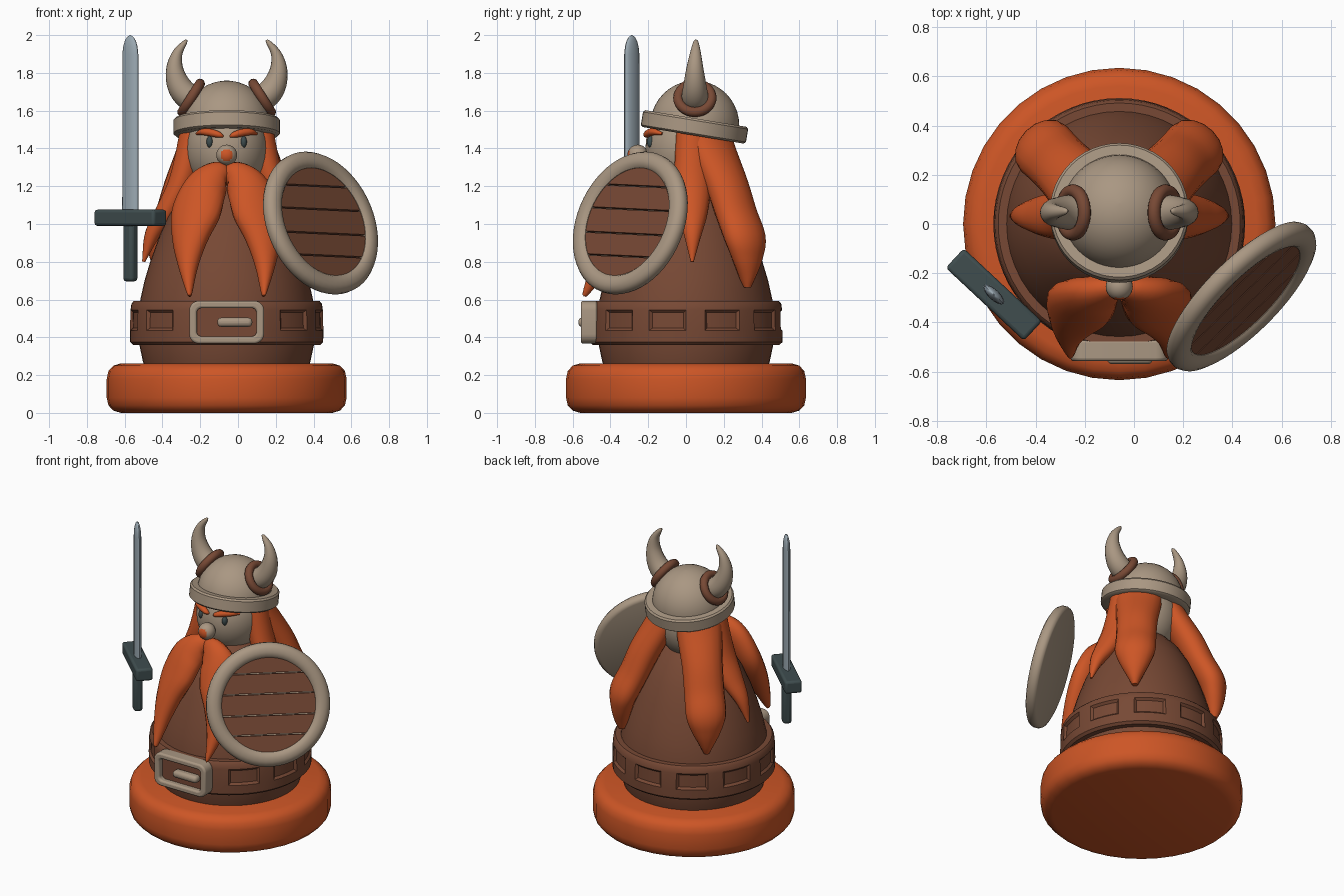
import bpy, bmesh, math
from mathutils import Vector, Matrix

if "Cube" in bpy.data.objects:
    bpy.data.objects.remove(bpy.data.objects["Cube"])

AX = -0.06  # body axis in x


def material(name, rgb):
    m = bpy.data.materials.new(name)
    m.diffuse_color = (*rgb, 1)
    m.use_nodes = True
    m.node_tree.nodes["Principled BSDF"].inputs["Base Color"].default_value = m.diffuse_color
    return m


ORANGE = material("orange", (0.61, 0.092, 0.019))
BROWN = material("leather_brown", (0.185, 0.066, 0.035))
TAN = material("bone_tan", (0.40, 0.31, 0.225))
STEEL = material("steel", (0.33, 0.40, 0.45))
DARK = material("dark_iron", (0.05, 0.075, 0.078))


def finish(name, bm, *mats):
    bmesh.ops.remove_doubles(bm, verts=bm.verts, dist=1e-5)
    bmesh.ops.recalc_face_normals(bm, faces=bm.faces)
    me = bpy.data.meshes.new(name)
    bm.to_mesh(me)
    bm.free()
    ob = bpy.data.objects.new(name, me)
    bpy.context.collection.objects.link(ob)
    for m in mats:
        me.materials.append(m)
    return ob


def bevel(ob, width, segments=3):
    m = ob.modifiers.new("bevel", 'BEVEL')
    m.width, m.segments, m.limit_method = width, segments, 'ANGLE'
    return ob


def skin(rings, loop=False, cap=True):
    """Bridge rings of points into a bmesh."""
    bm = bmesh.new()
    vs = [[bm.verts.new(p) for p in r] for r in rings]
    n = len(vs[0])
    for a, b in zip(vs, vs[1:] + vs[:1] if loop else vs[1:]):
        for i in range(n):
            j = (i + 1) % n
            bm.faces.new((a[i], a[j], b[j], b[i]))
    if cap and not loop:
        bm.faces.new(vs[0])
        bm.faces.new(vs[-1])
    return bm


def lathe(profile, matrix=Matrix(), seg=48, loop=False):
    rings = [[matrix @ Vector((max(r, 0.0005) * math.cos(k * math.tau / seg),
                               max(r, 0.0005) * math.sin(k * math.tau / seg), z))
              for k in range(seg)] for r, z in profile]
    return skin(rings, loop)


def loft(keys, ref=None, seg=16, sub=5):
    """Smooth tube through (x, y, z, half width, half depth) keys."""
    k = [Vector(p) for p in keys]
    k = [2 * k[0] - k[1]] + k + [2 * k[-1] - k[-2]]
    pts = []
    for a, b, c, d in zip(k, k[1:], k[2:], k[3:]):
        for t in (i / sub for i in range(sub)):
            pts.append(0.5 * (2 * b + (c - a) * t + (2 * a - 5 * b + 4 * c - d) * t * t
                              + (3 * b - a - 3 * c + d) * t ** 3))
    pts.append(k[-2])
    rings = []
    for i, p in enumerate(pts):
        o = Vector(p[:3])
        t = (Vector(pts[min(i + 1, len(pts) - 1)][:3]) - Vector(pts[max(i - 1, 0)][:3])).normalized()
        n = Vector(ref) if ref else Vector((p[0] - AX, p[1], 0))
        n = (n - t * n.dot(t)).normalized()
        s = t.cross(n)
        w, d = max(p[3], 0.003), max(p[4], 0.003)
        rings.append([o + s * w * math.cos(j * math.tau / seg) + n * d * math.sin(j * math.tau / seg)
                      for j in range(seg)])
    return skin(rings)


def ball(centre, radii, seg=32):
    bm = bmesh.new()
    bmesh.ops.create_uvsphere(bm, u_segments=seg, v_segments=seg // 2, radius=1,
                              matrix=Matrix.Translation(centre) @ Matrix.Diagonal((*radii, 1)))
    return bm


def box(centre, size, angle=0):
    bm = bmesh.new()
    bmesh.ops.create_cube(bm, size=1, matrix=Matrix.Translation(centre)
                          @ Matrix.Rotation(angle, 4, 'Z') @ Matrix.Diagonal((*size, 1)))
    return bm


AXIS = Matrix.Translation((AX, 0, 0))

# Base and egg-shaped body
finish("base", lathe([(0, 0), (0.56, 0), (0.6, 0.012), (0.626, 0.04), (0.635, 0.08), (0.635, 0.18),
                      (0.626, 0.222), (0.6, 0.25), (0.56, 0.262), (0, 0.262)], AXIS, 36), ORANGE)
finish("body", lathe([(0, 0.2), (0.42, 0.2), (0.443, 0.27), (0.462, 0.36), (0.47, 0.48), (0.457, 0.6),
                      (0.435, 0.7), (0.405, 0.8), (0.362, 0.92), (0.31, 1.04), (0.245, 1.15),
                      (0.16, 1.24), (0.08, 1.28), (0, 1.29)], AXIS), BROWN)

# Belt with pressed-in panels
bm = lathe([(0.44, 0.36), (0.495, 0.36), (0.511, 0.375), (0.512, 0.435), (0.509, 0.545),
            (0.504, 0.578), (0.492, 0.592), (0.44, 0.592)], AXIS, 64, loop=True)
bmesh.ops.recalc_face_normals(bm, faces=bm.faces)
for i in range(9):
    mid = math.radians(45 + 33.75 * i)
    panel = []
    for f in bm.faces:
        c = f.calc_center_median()
        off = (math.atan2(c.x - AX, -c.y) - mid + math.pi) % math.tau - math.pi
        if abs(off) < math.radians(11.2) and 0.44 < c.z < 0.54 and math.hypot(c.x - AX, c.y) > 0.5:
            panel.append(f)
    bmesh.ops.inset_region(bm, faces=panel, thickness=0.014, depth=-0.014, use_even_offset=True)
finish("belt", bm, BROWN)


# Buckle: rounded frame, backing plate and tongue
def rounded(w, h, r, y):
    return [(AX + sx * (w - r) + r * math.cos(a), y, 0.48 + sz * (h - r) + r * math.sin(a))
            for q, (sx, sz) in enumerate(((1, 1), (-1, 1), (-1, -1), (1, -1)))
            for a in (math.pi / 2 * (q + k / 5) for k in range(6))]


bevel(finish("buckle_frame", skin([rounded(0.198, 0.113, 0.05, -0.47), rounded(0.198, 0.113, 0.05, -0.557),
                                   rounded(0.158, 0.075, 0.025, -0.557), rounded(0.158, 0.075, 0.025, -0.47)],
                                  loop=True), TAN), 0.012)
finish("buckle_plate", skin([rounded(0.162, 0.08, 0.025, -0.46), rounded(0.162, 0.08, 0.025, -0.518)]), BROWN)
bevel(finish("buckle_tongue", box((-0.017, -0.54, 0.48), (0.185, 0.06, 0.048)), TAN), 0.02)

# Head, nose with a coloured tip
finish("head", ball((AX, 0.02, 1.4), (0.22, 0.235, 0.25)), TAN)
nose = finish("nose", ball((AX, -0.255, 1.365), (0.055, 0.055, 0.055)), TAN, ORANGE)
for f in nose.data.polygons:
    f.material_index = int(-f.normal.y > 0.84)

# Helmet, tilted back
HELM = Matrix.Translation((AX, 0.045, 1.514)) @ Matrix.Rotation(math.radians(-9.3), 4, 'X')
finish("helmet_dome", lathe([(0.235, -0.02)] + [(0.235 * math.cos(a), 0.01 + 0.235 * math.sin(a))
                            for a in (math.pi / 2 * k / 10 for k in range(11))], HELM), TAN)
finish("helmet_brim", lathe([(0.2, -0.045), (0.27, -0.045), (0.282, -0.035), (0.282, 0.034),
                             (0.272, 0.045), (0.22, 0.045)], HELM, loop=True), TAN)

# Paired parts, given as offsets from the body axis
for s, side in ((1, "right"), (-1, "left")):
    def pair(keys):
        return [(AX + s * x, *rest) for x, *rest in keys]

    finish(side + "_horn", loft(pair([
        (0.14, 0.047, 1.645, 0.07, 0.07), (0.21, 0.047, 1.68, 0.07, 0.07), (0.255, 0.047, 1.74, 0.062, 0.06),
        (0.275, 0.047, 1.82, 0.046, 0.046), (0.262, 0.05, 1.9, 0.028, 0.03),
        (0.222, 0.052, 1.96, 0.013, 0.015), (0.208, 0.052, 1.972, 0.004, 0.004)]), (0, 1, 0)), TAN)
    axis = Vector((s * 0.85, 0, 0.53))
    ring = Matrix.Translation((AX + s * 0.188, 0.047, 1.668)) @ axis.to_track_quat('Z', 'Y').to_matrix().to_4x4()
    finish(side + "_horn_collar", lathe([(0.088 + 0.027 * math.cos(a), 0.027 * math.sin(a))
                                         for a in (math.tau * k / 10 for k in range(10))],
                                        ring, 32, loop=True), BROWN)
    finish(side + "_eye", ball((AX + s * 0.09, -0.187, 1.435), (0.017, 0.02, 0.031), 16), DARK)
    finish(side + "_brow", loft(pair([
        (0.158, -0.125, 1.478, 0.006, 0.008), (0.13, -0.165, 1.487, 0.016, 0.018),
        (0.085, -0.192, 1.484, 0.02, 0.02), (0.04, -0.208, 1.472, 0.016, 0.018),
        (0.018, -0.205, 1.463, 0.005, 0.008)])), ORANGE)
    finish(side + "_moustache", loft(pair([
        (0.0, -0.24, 1.255, 0.05, 0.04), (0.05, -0.265, 1.25, 0.085, 0.06), (0.115, -0.295, 1.18, 0.12, 0.075),
        (0.165, -0.335, 1.05, 0.138, 0.08), (0.195, -0.395, 0.91, 0.098, 0.07),
        (0.203, -0.46, 0.77, 0.052, 0.05), (0.197, -0.53, 0.635, 0.014, 0.018),
        (0.196, -0.537, 0.62, 0.004, 0.005)])), ORANGE)
    finish(side + "_side_lock", loft(pair([
        (0.17, 0.04, 1.53, 0.09, 0.07), (0.2, 0.035, 1.35, 0.095, 0.075), (0.245, 0.035, 1.2, 0.098, 0.07),
        (0.32, 0.035, 1.06, 0.08, 0.06), (0.395, 0.035, 0.94, 0.046, 0.04),
        (0.44, 0.033, 0.8, 0.008, 0.008)])), ORANGE)
    d = math.sqrt(0.5)
    finish(side + "_back_lock", loft(pair([(r * d, r * d, z, w, t) for r, z, w, t in (
        (0.15, 1.52, 0.15, 0.08), (0.21, 1.38, 0.145, 0.09), (0.31, 1.2, 0.13, 0.095),
        (0.38, 1.05, 0.128, 0.09), (0.445, 0.92, 0.128, 0.088), (0.46, 0.82, 0.095, 0.07),
        (0.46, 0.72, 0.045, 0.045), (0.46, 0.665, 0.018, 0.02))])), ORANGE)

# Shield: rim with closed back, planks clipped to a circle
n = Vector((0.67, -0.67, 0.31)).normalized()
u = Vector((0, 0, 1)).cross(n).normalized()
v = n.cross(u)
SHIELD = Matrix.Translation((0.437, -0.295, 1.005)) @ Matrix((u, v, n)).transposed().to_4x4()
finish("shield_rim", lathe([(0, 0.0), (0.3, 0.0), (0.3, 0.025), (0.312, 0.039), (0.335, 0.045),
                            (0.36, 0.043), (0.382, 0.032), (0.394, 0.012), (0.394, -0.012),
                            (0.386, -0.028), (0.37, -0.035), (0, -0.035)], SHIELD, 56), TAN)
R, cuts = 0.305, (-0.305, -0.19, -0.065, 0.07, 0.2, 0.305)
for i, (lo, hi) in enumerate(zip(cuts, cuts[1:])):
    lo, hi = math.asin((lo + 0.004 * (i > 0)) / R), math.asin((hi - 0.004 * (i < 4)) / R)
    arc = [lo + (hi - lo) * k / 10 for k in range(11)]
    outline = [(R * math.cos(a), R * math.sin(a)) for a in arc]
    outline += [(-x, y) for x, y in reversed(outline)]
    twist = Matrix.Rotation(math.radians(-2), 4, 'Z')
    finish("shield_plank_%d" % (i + 1), skin([[SHIELD @ twist @ Vector((x, y, z)) for x, y in outline]
                                              for z in (-0.005, 0.022)]), BROWN)

# Sword
SX, SY, ANG = -0.57, -0.287, math.radians(-43)
SWORD = Vector((SX, SY, 0))
across, thin = Vector((math.cos(ANG), math.sin(ANG), 0)), Vector((-math.sin(ANG), math.cos(ANG), 0))
rings = []
for z, k in ((1.03, 1), (1.9, 0.98), (1.94, 0.88), (1.97, 0.68), (1.99, 0.4), (2.0, 0.05)):
    rings.append([SWORD + Vector((0, 0, z)) + across * 0.055 * k * math.cos(a) + thin * 0.022 * k * math.sin(a)
                  for a in (math.tau * j / 16 for j in range(16))])
finish("sword_blade", skin(rings), STEEL)
bevel(finish("sword_guard", box((SX, SY, 1.033), (0.435, 0.108, 0.085), ANG), DARK), 0.015)
bevel(finish("sword_grip", box((SX, SY, 0.86), (0.072, 0.058, 0.33), ANG), DARK), 0.02)

# Smooth shading with crisp edges
for ob in bpy.context.collection.objects:
    ob.select_set(True)
    bpy.context.view_layer.objects.active = ob
bpy.ops.object.shade_smooth_by_angle(angle=math.radians(40))
